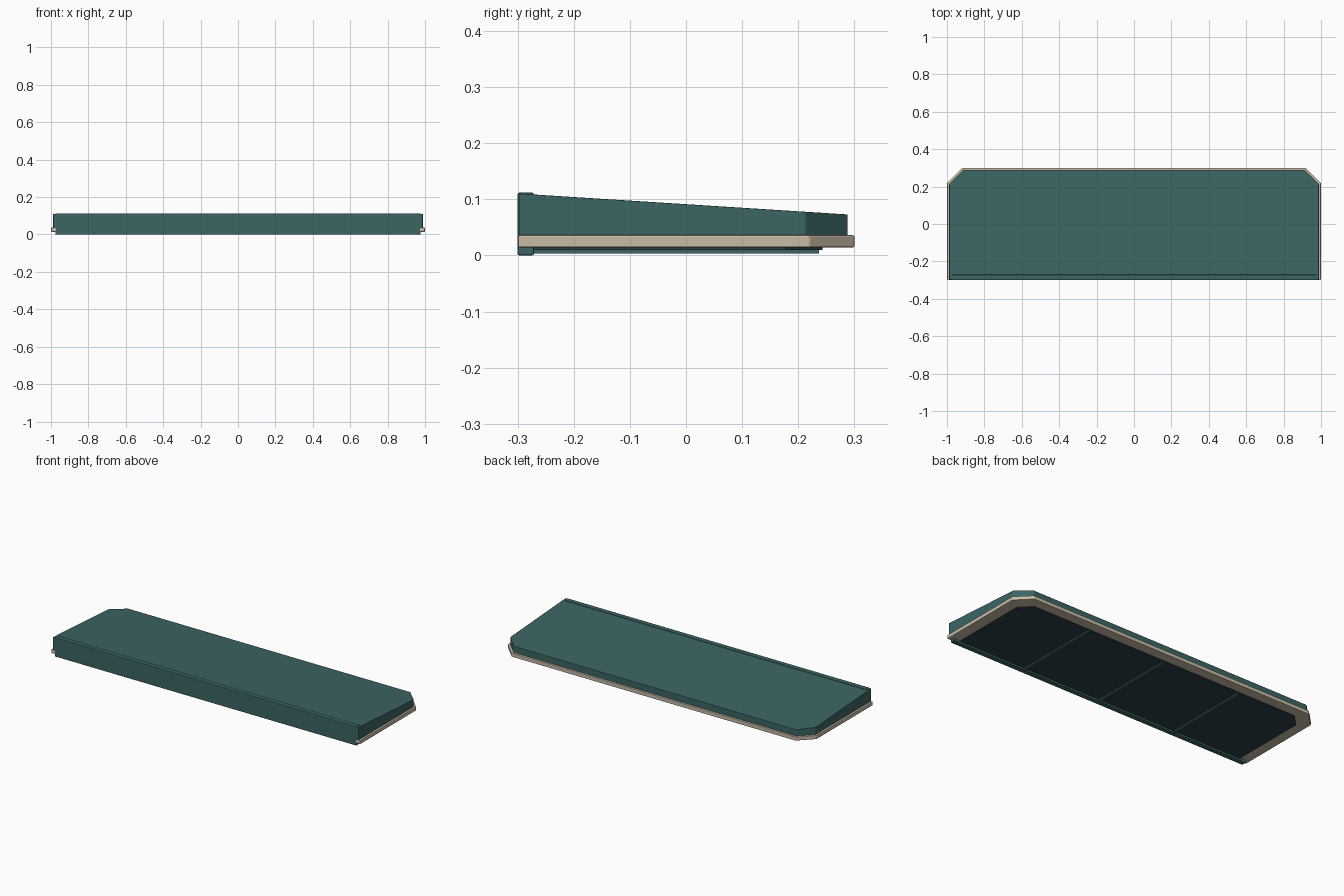
import bpy, bmesh

if "Cube" in bpy.data.objects:
    bpy.data.objects.remove(bpy.data.objects["Cube"])


def material(name, color):
    m = bpy.data.materials.new(name)
    m.diffuse_color = (*color, 1)
    m.use_nodes = True
    m.node_tree.nodes["Principled BSDF"].inputs["Base Color"].default_value = m.diffuse_color
    return m


TEAL = material("teal_paint", (0.045, 0.13, 0.127))
CREAM = material("cream_trim", (0.58, 0.50, 0.38))
DARK = material("dark_lining", (0.025, 0.05, 0.065))


def prism(name, outline, bottom, top, mat, bevel=0.0):
    """Extrude a plan outline; top is a height function of y."""
    bm = bmesh.new()
    low = [bm.verts.new((x, y, bottom)) for x, y in outline]
    high = [bm.verts.new((x, y, top(y))) for x, y in outline]
    bm.faces.new(low[::-1])
    bm.faces.new(high)
    n = len(outline)
    for i in range(n):
        j = (i + 1) % n
        bm.faces.new((low[i], low[j], high[j], high[i]))
    bmesh.ops.recalc_face_normals(bm, faces=bm.faces)
    mesh = bpy.data.meshes.new(name)
    bm.to_mesh(mesh)
    bm.free()
    mesh.materials.append(mat)
    ob = bpy.data.objects.new(name, mesh)
    bpy.context.collection.objects.link(ob)
    if bevel:
        mod = ob.modifiers.new("soft_edges", 'BEVEL')
        mod.width = bevel
        mod.segments = 2
    return ob


def clipped(x, front, back, cut):
    """Plan outline with the two back corners cut off."""
    return [(-x, front), (x, front), (x, back - cut),
            (x - cut, back), (-x + cut, back), (-x, back - cut)]


def box(x0, x1, y0, y1):
    return [(x0, y0), (x1, y0), (x1, y1), (x0, y1)]


# Sloping canopy roof
prism("canopy_body", clipped(0.988, -0.298, 0.288, 0.075), 0.030,
      lambda y: 0.1085 - (y + 0.27) * 0.0636, TEAL, 0.0015)

# Cream band around the lower edge
prism("edge_trim", clipped(0.999, -0.2995, 0.30, 0.08), 0.014,
      lambda y: 0.036, CREAM, 0.003)

# Front board
prism("front_fascia", box(-0.976, 0.976, -0.30, -0.271), 0.0,
      lambda y: 0.112, TEAL, 0.003)

# Dark underside lining
prism("underside_lining", clipped(0.935, -0.285, 0.243, 0.065), 0.010,
      lambda y: 0.018, DARK)

# Cross ribs below the lining
for i, x in enumerate((-0.5, 0.0, 0.5)):
    prism(f"underside_rib_{i + 1}", box(x - 0.009, x + 0.009, -0.275, 0.237),
          0.003, lambda y: 0.012, TEAL, 0.001)
